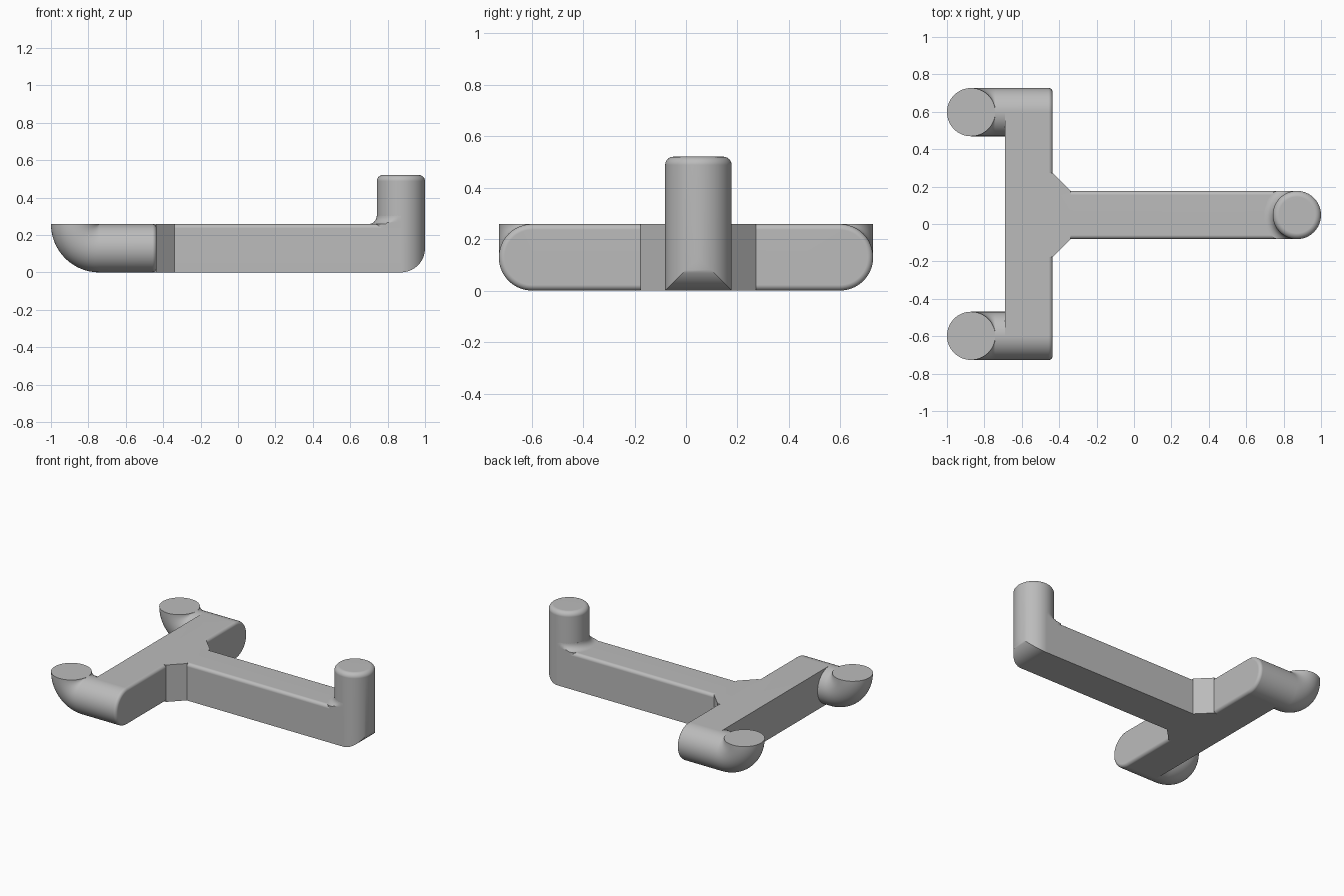
import bpy, bmesh
from math import sin, cos, pi

old = bpy.data.objects.get("Cube")
if old:
    bpy.data.objects.remove(old, do_unlink=True)

R = 0.129            # tube radius
H = 2 * R            # bar thickness
ARM_Y = 0.048        # centre line of the long arm
POST_X = 1 - R
BAR_BACK, BAR_FRONT, BAR_HALF = -0.69, -0.435, 0.727
EDGE = 0.022         # softened edge size
N = 64

grey = bpy.data.materials.new("plain_grey")
grey.use_nodes = True
colour = (0.5, 0.5, 0.5, 1)
grey.diffuse_color = colour
grey.node_tree.nodes["Principled BSDF"].inputs["Base Color"].default_value = colour


def make(name, bm):
    bmesh.ops.recalc_face_normals(bm, faces=bm.faces[:])
    mesh = bpy.data.meshes.new(name)
    bm.to_mesh(mesh)
    bm.free()
    mesh.materials.append(grey)
    obj = bpy.data.objects.new(name, mesh)
    bpy.context.collection.objects.link(obj)
    return obj


def select(obj):
    bpy.ops.object.select_all(action='DESELECT')
    obj.select_set(True)
    bpy.context.view_layer.objects.active = obj


def smooth(obj):
    select(obj)
    bpy.ops.object.shade_smooth_by_angle(angle=pi / 6)
    mod = obj.modifiers.new("even_shading", 'WEIGHTED_NORMAL')
    mod.keep_sharp = True


def loft(rings, cap_start=True, cap_end=True):
    """Skin a list of equal closed rings."""
    bm = bmesh.new()
    vs = [[bm.verts.new(p) for p in ring] for ring in rings]
    for a, b in zip(vs, vs[1:]):
        for i in range(len(a)):
            j = (i + 1) % len(a)
            bm.faces.new((a[i], a[j], b[j], b[i]))
    if cap_start:
        bm.faces.new(vs[0])
    if cap_end:
        bm.faces.new(vs[-1])
    return bm, vs


def rounding(size, steps=6):
    """Inset and advance pairs for a quarter-round edge."""
    angles = [k * pi / 2 / steps for k in range(steps + 1)]
    return [(size * (1 - cos(a)), size * sin(a)) for a in angles]


# Cross bar: pill section with a softened inner face
def pill(x, inset):
    pts = []
    for side in (1, -1):
        for k in range(N // 2 + 1):
            a = -pi / 2 + pi * k / (N // 2)
            r = R - inset
            pts.append((x, side * (BAR_HALF - R + r * cos(a)), R + side * r * sin(a)))
    return pts


rings = [pill(BAR_BACK, 0)]
rings += [pill(BAR_FRONT - EDGE + adv, inset) for inset, adv in rounding(EDGE)]
frame = make("t_frame", loft(rings)[0])

# Long arm: rectangular section with rounded upper edges
section = [(-R, 0), (R, 0)]
corner = [(R - i, H - EDGE + a) for i, a in rounding(EDGE)]
section += corner + [(-y, z) for y, z in reversed(corner)]
arm = make("long_arm", loft([[(x, ARM_Y + y, z) for y, z in section]
                             for x in (-0.5, POST_X)])[0])

# Gusset: 45 degree braces between bar and arm
plan = [(-0.5, R + 0.095), (BAR_FRONT, R + 0.095), (-0.34, R)]
plan += [(x, -y) for x, y in reversed(plan)]
gusset = make("gusset", loft([[(x, ARM_Y + y, z) for x, y in plan]
                              for z in (0, H)])[0])

# Merge bar, gusset and arm into one frame
for part in (gusset, arm):
    select(frame)
    mod = frame.modifiers.new("union", 'BOOLEAN')
    mod.operation = 'UNION'
    mod.solver = 'EXACT'
    mod.object = part
    bpy.ops.object.modifier_apply(modifier=mod.name)
    bpy.data.objects.remove(part, do_unlink=True)
smooth(frame)

# Upright post: round, with a soft top and a heel curved up at the outer end
turn = [2 * pi * i / N for i in range(N)]


def post_ring(r, z):
    return [(POST_X + r * cos(t), ARM_Y + r * sin(t), z) for t in turn]


heel = [(x, y, R * (1 - abs(sin(t))) if cos(t) > 0 else 0)
        for t, (x, y, _) in zip(turn, post_ring(R, 0))]
POST_TOP, POST_EDGE = 0.52, 0.032
rings = [heel] + [post_ring(R - inset, POST_TOP - POST_EDGE + adv)
                  for inset, adv in rounding(POST_EDGE)]
bm, vs = loft(rings, cap_start=False)
base = vs[0]
for i in range(N // 2):
    strip = [base[i], base[i + 1], base[N - i - 1], base[-i]]
    bm.faces.new(list(dict.fromkeys(strip)))
smooth(make("upright_post", bm))

# Fillet: concave blend between the arm top and the post
F = 0.045
curve = [(R + F - F * sin(p), H + F - F * cos(p))
         for p in [k * pi / 16 for k in range(9)]]
curve += [(R - 0.02, H + F), (R - 0.02, H - EDGE), (R + F, H - EDGE)]
rings = []
for k in range(25):
    t = pi / 2 + pi * k / 24
    rings.append([(POST_X + r * cos(t), ARM_Y + max(-R, min(R, r * sin(t))), z)
                  for r, z in curve])
smooth(make("post_fillet", loft(rings)[0]))

# Hooks: tube turning tightly upward to a flat round face
BEND_X = -1 + 2 * R


def hook_ring(y, a, shift=0):
    pts = []
    for t in turn:
        d = R + R * cos(t)
        pts.append((BEND_X + shift - d * sin(a), y + R * sin(t), H - d * cos(a)))
    return pts


for side, label in ((1, "back"), (-1, "front")):
    y = side * (BAR_HALF - R)
    rings = [hook_ring(y, 0, 0.1)]
    rings += [hook_ring(y, k * pi / 48) for k in range(25)]
    bm, _ = loft(rings)
    bmesh.ops.remove_doubles(bm, verts=bm.verts[:], dist=1e-5)
    smooth(make(label + "_hook", bm))
